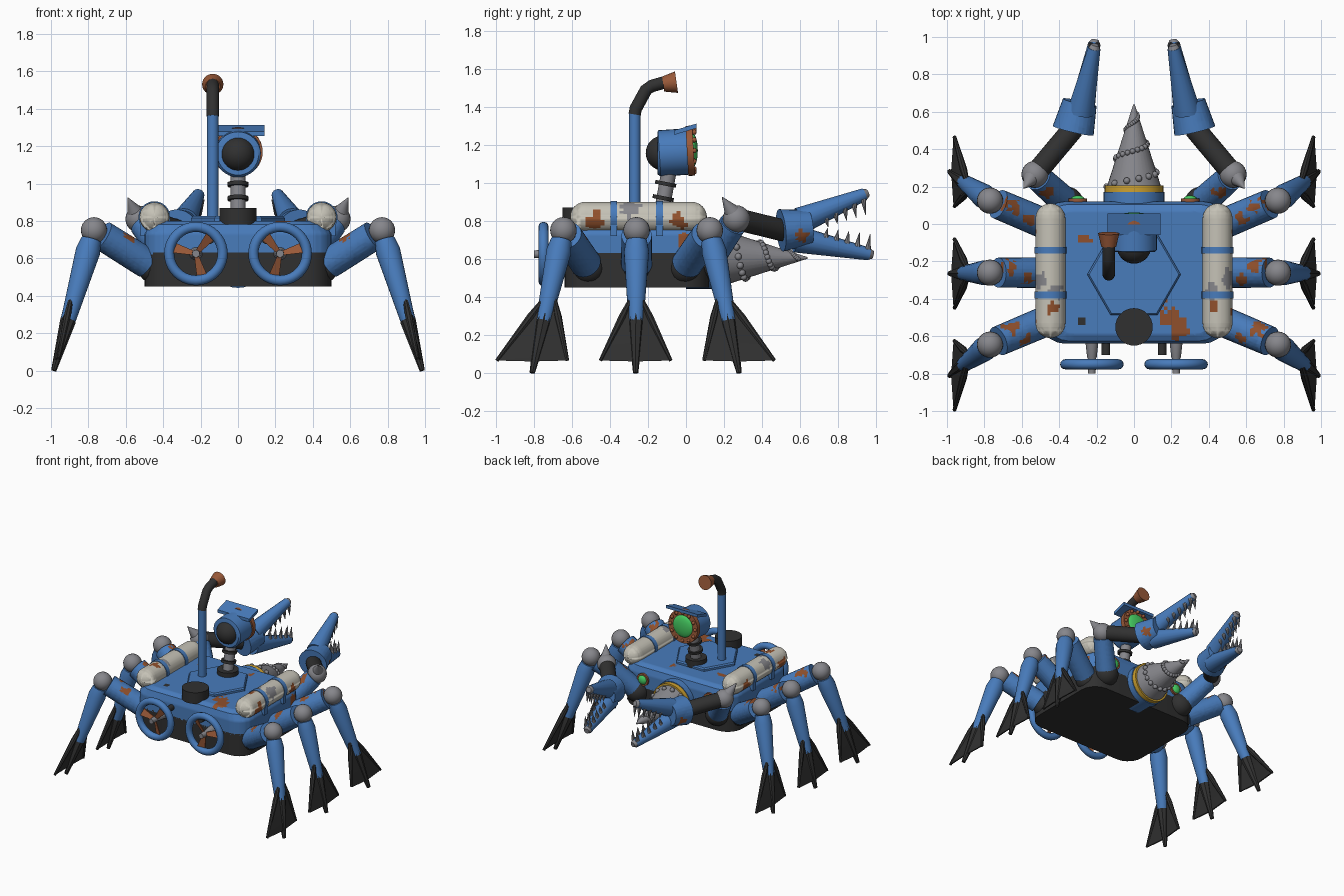
import bpy, bmesh, math
from math import pi, sin, cos, radians
from mathutils import Vector as V, Matrix, noise

if "Cube" in bpy.data.objects:
    bpy.data.objects.remove(bpy.data.objects["Cube"])


def material(name, r, g, b):
    m = bpy.data.materials.new(name)
    m.use_nodes = True
    m.diffuse_color = (r, g, b, 1)
    m.node_tree.nodes["Principled BSDF"].inputs["Base Color"].default_value = (r, g, b, 1)
    return m


BLUE = material("blue paint", .065, .2, .5)
BLACK = material("black rubber", .03, .03, .03)
STEEL = material("grey steel", .24, .24, .26)
COPPER = material("copper", .32, .1, .04)
RUST = material("rust", .28, .08, .025)
WHITE = material("off white", .56, .54, .47)
YELLOW = material("yellow", .62, .36, .03)
GREEN = material("green glass", .06, .6, .12)


def finish(name, bm, mat, angle=35):
    bmesh.ops.recalc_face_normals(bm, faces=bm.faces)
    me = bpy.data.meshes.new(name)
    bm.to_mesh(me)
    bm.free()
    me.materials.append(mat)
    me.polygons.foreach_set("use_smooth", [True] * len(me.polygons))
    me.set_sharp_from_angle(angle=radians(angle))
    ob = bpy.data.objects.new(name, me)
    bpy.context.scene.collection.objects.link(ob)
    return ob


def loft(name, rings, mat):
    bm = bmesh.new()
    loops = [[bm.verts.new(p) for p in ring] for ring in rings]
    n = len(loops[0])
    for a, b in zip(loops, loops[1:]):
        for i in range(n):
            j = (i + 1) % n
            bm.faces.new((a[i], a[j], b[j], b[i]))
    bm.faces.new(loops[0])
    bm.faces.new(loops[-1])
    return finish(name, bm, mat)


def tube(name, pts, radii, mat, seg=24):
    pts = [V(p) for p in pts]
    rings = []
    for i, (p, r) in enumerate(zip(pts, radii)):
        d = pts[min(i + 1, len(pts) - 1)] - pts[max(i - 1, 0)]
        q = d.to_track_quat('Z', 'Y')
        rings.append([p + q @ V((r * cos(2 * pi * k / seg), r * sin(2 * pi * k / seg), 0))
                      for k in range(seg)])
    return loft(name, rings, mat)


def balls(name, centres, r, mat, seg=24, scale=(1, 1, 1)):
    bm = bmesh.new()
    for c in centres:
        bmesh.ops.create_uvsphere(bm, u_segments=seg, v_segments=seg // 2, radius=r,
                                  matrix=Matrix.Translation(c) @ Matrix.Diagonal((*scale, 1)))
    return finish(name, bm, mat, 60)


def plate(name, pts, thick, mat):
    bm = bmesh.new()
    for p in pts:
        for k in (-.5, .5):
            bm.verts.new(V(p) + V(thick) * k)
    bmesh.ops.convex_hull(bm, input=bm.verts)
    return finish(name, bm, mat)


def outline(hx, hy, r, z, cy=-.26, seg=5):
    pts = []
    for q, (sx, sy) in enumerate(((1, 1), (-1, 1), (-1, -1), (1, -1))):
        for k in range(seg + 1):
            a = pi / 2 * (q + k / seg)
            pts.append((sx * (hx - r) + r * cos(a), cy + sy * (hy - r) + r * sin(a), z))
    return pts


def weather(ob, patches, step=.02):
    """Cut the faces finely, then colour ragged patches around given points."""
    me, bm = ob.data, bmesh.new()
    bm.from_mesh(me)
    for axis in range(3):
        vals = [v.co[axis] for v in bm.verts]
        n = int((max(vals) - min(vals)) / step)
        for k in range(1, n + 1):
            co, no = V(), V()
            co[axis], no[axis] = min(vals) + k * step, 1
            bmesh.ops.bisect_plane(bm, geom=bm.verts[:] + bm.edges[:] + bm.faces[:],
                                   plane_co=co, plane_no=no)
    for *c, r, mat in patches:
        if mat.name not in me.materials:
            me.materials.append(mat)
        for f in bm.faces:
            m = f.calc_center_median()
            if (m - V(c)).length < r * (1 + .9 * noise.noise(m * 30)):
                f.material_index = me.materials.find(mat.name)
    bm.to_mesh(me)
    bm.free()


# Hull
loft("lower_hull", [outline(.5, .38, .13, z) for z in (.45, .63)], BLACK)
hull = loft("upper_hull", [outline(.5, .38, .13, .62), outline(.5, .38, .13, .73),
                           outline(.47, .365, .12, .78), outline(.42, .33, .1, .8)], BLUE)
weather(hull, [(-.26, -.08, .8, .03, RUST), (.13, 0, .8, .03, RUST), (.14, -.24, .8, .05, RUST),
               (.13, -.39, .8, .045, RUST), (.2, -.5, .8, .05, RUST), (.24, -.56, .8, .05, RUST),
               (-.28, -.52, .8, .022, BLACK), (.5, .0, .68, .05, RUST)])
tube("top_hatch", [(0, -.27, .78), (0, -.27, .815), (0, -.27, .825)], [.25, .25, .24], BLUE, 6)
tube("filler_cap", [(0, -.55, .78), (0, -.55, .87)], [.1, .1], BLACK, 32)

# Snorkel
sx = -.135
tube("snorkel_pipe", [(sx, -.27, .8), (sx, -.27, 1.37)], [.031] * 2, BLUE)
tube("snorkel_bend", [(sx, -.27, 1.36), (sx, -.265, 1.39), (sx, -.21, 1.49), (sx, -.18, 1.51),
                      (sx, -.11, 1.53)], [.033] * 5, BLACK)
tube("snorkel_mouth", [(sx, -.12, 1.52), (sx, -.05, 1.53)], [.04, .057], COPPER)

# Neck and watching eye
tube("neck_base", [(0, -.13, .8), (0, -.13, .86)], [.08, .08], BLACK)
tube("neck", [(0, -.13, .84), (0, -.09, 1.06)], [.04, .04], STEEL)
for i in range(3):
    c = V((0, -.122 + i * .013, .91 + i * .075))
    tube("neck_ring", [c, c + V((0, .004, .02))], [.056] * 2, BLACK)
tube("head", [(0, -.15, 1.155), (0, -.14, 1.155), (0, .01, 1.165)], [.11, .122, .122], BLUE, 32)
balls("head_back_dome", [(0, -.12, 1.157)], .092, BLACK, 32)
tube("eye_ring", [(0, .005, 1.168), (0, .04, 1.17)], [.132, .132], COPPER, 32)
balls("eye_lens", [(0, .035, 1.17)], .09, GREEN, 32, (1, .3, 1))
balls("eye_rivets", [(.112 * cos(k * pi / 6), .043, 1.17 + .112 * sin(k * pi / 6))
                     for k in range(12)], .014, COPPER, 10)
plate("visor", [(x, y, z) for x in (-.143, .143) for y, z in ((-.06, 1.265), (.055, 1.3))],
      (0, 0, .024), BLUE)

# Drill
DZ = .605
tube("drill_housing", [(0, .0, DZ), (0, .17, DZ)], [.163] * 2, BLUE, 32)
tube("drill_collar", [(0, .165, DZ), (0, .205, DZ)], [.157] * 2, YELLOW, 32)
tube("drill_cone", [(0, .2, DZ), (0, .64, DZ)], [.145, .004], STEEL, 32)
beads = []
for k in range(48):
    t = (k / 47) ** .8
    a, y = pi - 2 * pi * 2.55 * t, .2 + .39 * t
    r = .145 * (.64 - y) / .44
    beads.append((r * cos(a), y, DZ + r * sin(a)))
for i in range(3):
    balls("drill_studs", beads[i * 16:i * 16 + 16], .019 - i * .003, STEEL, 10)

for s in (1, -1):
    # Air tanks
    n = 6
    ends = [(.08 * (1 - cos(pi / 2 * k / n)), .08 * sin(pi / 2 * k / n)) for k in range(n + 1)]
    prof = [(-.61 + d, max(r, .003)) for d, r in ends]
    prof += [(.11 - d, max(r, .003)) for d, r in ends[::-1]]
    tank = tube("air_tank", [(s * .447, y, .82) for y, r in prof], [r for y, r in prof], WHITE, 32)
    weather(tank, [(s * .5, -.3, .87, .045, STEEL), (s * .42, -.36, .89, .04, STEEL),
                   (s * .52, -.48, .8, .045, RUST), (s * .52, -.04, .8, .04, RUST),
                   (s * .43, -.44, .89, .03, RUST)])
    for y in (-.14, -.38):
        tube("tank_strap", [(s * .447, y - .018, .82), (s * .447, y + .018, .82)], [.085] * 2, BLUE, 32)
        plate("tank_bracket", [(s * x, y, z) for x in (.37, .52) for z in (.72, .8)], (0, .036, 0), BLUE)

    # Thrusters
    px, py, pz = s * .225, -.75, .625
    bpy.ops.mesh.primitive_torus_add(location=(px, py, pz), rotation=(pi / 2, 0, 0), major_segments=40,
                                     minor_segments=12, major_radius=.143, minor_radius=.027)
    ring = bpy.context.object
    ring.name = "thruster_ring"
    ring.data.materials.append(BLUE)
    bpy.ops.object.shade_smooth()
    tube("thruster_shaft", [(px, -.62, pz), (px, -.71, pz), (px, -.72, pz), (px, -.8, pz)],
         [.036, .026, .022, .02], STEEL)
    tube("exhaust_pipe", [(s * .15, -.6, .7), (s * .15, -.7, .7)], [.023] * 2, BLACK)
    for ang in (130, 15, 255):
        a = radians(ang)
        d = V((s * cos(a), 0, sin(a)))
        w = V((-s * sin(a), .45, cos(a)))
        c = V((px, py, pz))
        plate("propeller_blade", [c + d * .015 + w * .012, c + d * .015 - w * .012,
                                  c + d * .118 + w * .027, c + d * .118 - w * .027],
              (0, .008, 0), COPPER)

    # Walking legs with webbed feet
    for k in (1, 0, -1):
        hip = V((s * .45, -.26 + k * .25, .55))
        knee = V((s * .77, -.26 + k * .385, .75))
        tip = V((s * .985, -.265 + k * .545, 0))
        balls("hip_joint", [hip], .085, BLACK)
        thigh = tube("thigh", [hip.lerp(knee, .12), hip.lerp(knee, .86)], [.082, .08], BLUE)
        mid = hip.lerp(knee, .55) + V((0, 0, .08))
        weather(thigh, [(*(mid + V((s * .04, .03, 0))), .045, RUST),
                        (*(mid - V((s * .06, .04, .02))), .035, RUST)])
        balls("knee_joint", [knee], .07, STEEL)
        tube("shin", [knee.lerp(tip, .07), knee.lerp(tip, .15), knee.lerp(tip, .64)],
             [.055, .066, .04], BLUE)
        ankle = knee.lerp(tip, .45) + V((s * .025, 0, 0))
        tube("middle_toe", [ankle, knee.lerp(tip, .65), tip], [.02, .042, .014], BLACK, 8)
        web_end = tip + V((-s * .012, 0, .06))
        for e in (1, -1):
            root = ankle + V((0, e * .025, -.02))
            toe = tip + V((-s * .025, e * .185, .065))
            tube("side_toe", [root, root.lerp(toe, .3), toe], [.012, .02, .01], BLACK, 8)
            plate("toe_web", [ankle, root, toe, web_end], (.01, 0, 0), BLACK)

    # Claw arms
    shoulder, elbow = V((s * .36, .11, .58)), V((s * .53, .265, .81))
    wrist, palm = V((s * .325, .51, .75)), V((s * .29, .65, .765))
    balls("shoulder_joint", [shoulder], .09, BLACK)
    arm = tube("upper_arm", [shoulder.lerp(elbow, .1), shoulder.lerp(elbow, .88)], [.078, .072], BLUE)
    weather(arm, [(*(shoulder.lerp(elbow, .6) + V((0, -.04, .06))), .04, RUST)])
    balls("elbow_joint", [elbow], .072, STEEL)
    tube("elbow_spike", [elbow + V((s * .02, -.02, .035)), elbow + V((s * .06, -.075, .115))],
         [.045, .002], STEEL)
    tube("forearm", [elbow, wrist], [.058, .058], BLACK)
    cuff = tube("claw_cuff", [wrist - V((0, .01, 0)), palm], [.112, .092], BLUE, 28)
    weather(cuff, [(s * .41, .62, .72, .04, RUST)])
    for u, root, end in ((1, V((s * .285, .6, .8)), V((s * .212, .94, .94))),
                         (-1, V((s * .285, .58, .705)), V((s * .212, .965, .625)))):
        tube("claw_jaw", [root, end], [.072, .033], BLUE, 16)
        tube("jaw_tip", [end, end + (end - root).normalized() * .02], [.031, .02], STEEL, 16)
        for i in range(5):
            t = .4 + .145 * i
            r = .072 - .039 * t
            base = root.lerp(end, t) - V((0, 0, u * r * .7))
            for e in (1, -1):
                b = base + V((e * r * .55, 0, 0))
                tube("claw_tooth", [b, b + V((0, .012, -u * (.05 + .008 * i)))], [.016, .001], STEEL, 8)

    # Rear lamps
    tube("lamp_rim", [(s * .3, .1, .69), (s * .3, .135, .69)], [.05] * 2, COPPER)
    balls("lamp_glass", [(s * .3, .13, .69)], .038, GREEN, 20, (1, .6, 1))
